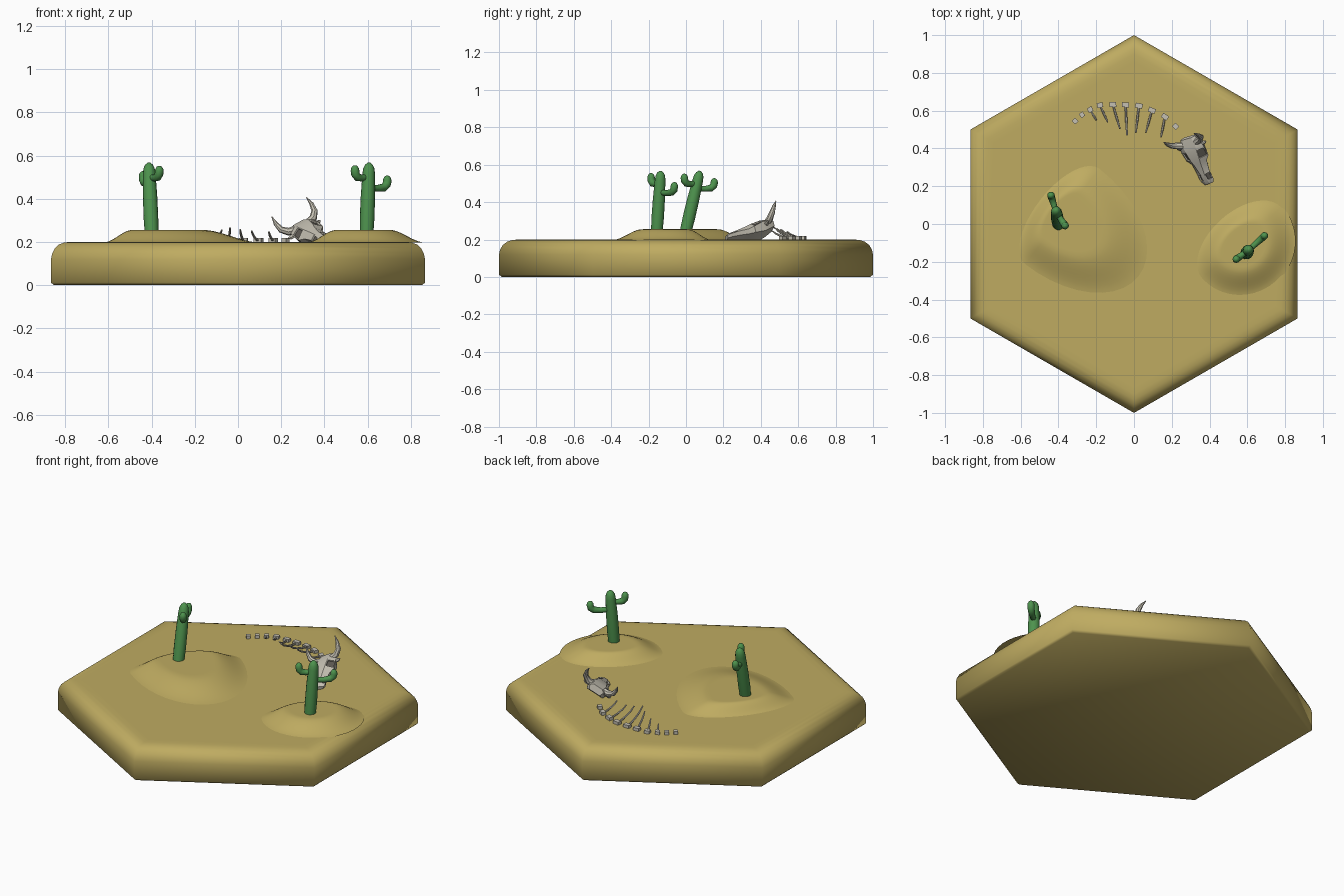
import bpy, bmesh, math
from mathutils import Vector, Matrix

if "Cube" in bpy.data.objects:
    bpy.data.objects.remove(bpy.data.objects["Cube"])


def material(name, rgb):
    m = bpy.data.materials.new(name)
    m.diffuse_color = (*rgb, 1)
    m.use_nodes = True
    m.node_tree.nodes["Principled BSDF"].inputs["Base Color"].default_value = m.diffuse_color
    return m


SAND = material("sand", (0.52, 0.41, 0.12))
GREEN = material("cactus green", (0.075, 0.29, 0.075))
BONE = material("bone", (0.56, 0.53, 0.45))
HOLLOW = material("bone hollow", (0.11, 0.10, 0.085))


def finish(bm, name, mats, angle=40):
    bmesh.ops.recalc_face_normals(bm, faces=bm.faces[:])
    me = bpy.data.meshes.new(name)
    bm.to_mesh(me)
    bm.free()
    for m in mats:
        me.materials.append(m)
    ob = bpy.data.objects.new(name, me)
    bpy.context.collection.objects.link(ob)
    if angle:
        bpy.ops.object.select_all(action='DESELECT')
        ob.select_set(True)
        bpy.context.view_layer.objects.active = ob
        bpy.ops.object.shade_smooth_by_angle(angle=math.radians(angle))
    return ob


def loft(bm, rings):
    """Skin a list of equal-length point rings and cap both ends."""
    vs = [[bm.verts.new(p) for p in r] for r in rings]
    n = len(vs[0])
    for a, b in zip(vs, vs[1:]):
        for i in range(n):
            j = (i + 1) % n
            bm.faces.new((a[i], a[j], b[j], b[i]))
    bm.faces.new(vs[0][::-1])
    bm.faces.new(vs[-1])


def tube(bm, pts, radii, sides=12):
    """Round tube along a path with a radius per point."""
    pts = [Vector(p) for p in pts]
    prev, q, rings = Vector((0, 0, 1)), Matrix.Identity(3).to_quaternion(), []
    for i, p in enumerate(pts):
        t = (pts[min(i + 1, len(pts) - 1)] - pts[max(i - 1, 0)]).normalized()
        q = prev.rotation_difference(t) @ q
        prev = t
        rings.append([p + q @ Vector((radii[i] * math.cos(k * math.tau / sides),
                                      radii[i] * math.sin(k * math.tau / sides), 0))
                      for k in range(sides)])
    loft(bm, rings)


# Hexagonal base with a rounded rim
bm = bmesh.new()
profile = [(.985, 0), (1, .012), (1, .12), (.994, .145), (.98, .17),
           (.957, .188), (.93, .197), (.90, .2), (.86, .2)]
loft(bm, [[(r * math.sin(k * math.pi / 3), r * math.cos(k * math.pi / 3), z)
           for k in range(6)] for r, z in profile])
finish(bm, "desert_base", [SAND], 65)


# Dunes: one steep side, one gentle side, flat crest
def dune(name, cx, cy, angle, half, back, front, rows=14, cols=40):
    bm = bmesh.new()
    ca, sa = math.cos(angle), math.sin(angle)
    rings = []
    for i in range(rows):
        r = 1 - 0.8 * i / (rows - 1)
        f = min(1, (1 - r) / 0.5)
        f = 0.35 * f + 0.65 * f * f * (3 - 2 * f)
        ring = []
        for k in range(cols):
            a = math.tau * k / cols
            s = r * half * math.cos(a)
            t = r * math.sin(a) * (back if math.sin(a) > 0 else front)
            ring.append((cx + s * ca - t * sa, cy + s * sa + t * ca, .198 + .057 * f))
        rings.append(ring)
    loft(bm, rings)
    finish(bm, name, [SAND], 50)


dune("left_dune", -.38, .04, math.radians(52), .33, .15, .53)
dune("right_dune", .57, -.10, math.radians(42), .29, .17, .28)


# Cacti: leaning trunk and two upturned arms
def cactus(name, base, top, arms):
    bm = bmesh.new()
    base, top = Vector(base), Vector(top)
    steps = [(0, .031), (.25, .034), (.55, .033), (.85, .029),
             (.92, .026), (.97, .018), (1, .006)]
    tube(bm, [base.lerp(top, f) for f, _ in steps], [r for _, r in steps], 14)
    up = Vector((0, 0, 1))
    for z, vx, vy, h in arms:
        s = base.lerp(top, (z - base.z) / (top.z - base.z))
        v = Vector((vx, vy, 0))
        path = [s, s + v * .5 - up * .004, s + v * .82, s + v * .97 + up * .014,
                s + v + up * .03, s + v + up * (h - .014),
                s + v + up * (h - .004), s + v + up * h]
        tube(bm, path, [.014, .016, .019, .02, .02, .018, .012, .004], 12)
    finish(bm, name, [GREEN], 60)


cactus("left_cactus", (-.40, -.005, .23), (-.413, .075, .567),
       [(.475, -.03, .098, .053), (.50, .046, -.068, .052)])
cactus("right_cactus", (.595, -.157, .23), (.607, -.135, .567),
       [(.452, .088, .08, .055), (.50, -.063, -.047, .055)])

# Horned skull, built along its own axes: x across, y to the snout, z up
R = Vector((.84, .25, .47)).normalized()
F = Vector((.42, -.88, -.23))
F = (F - R * F.dot(R)).normalized()
U = F.cross(R)
if U.z < 0:
    U = -U
O = Vector((.292, .425, .28))


def skull_point(x, y, z):
    return O + R * x + F * y + U * z


# y, crown half width, side half width, crown height, side height, floor height
sections = [(-.03, .028, .045, .004, -.010, -.035),
            (.015, .035, .066, .014, -.006, -.050),
            (.040, .033, .070, .017, -.008, -.055),
            (.095, .026, .068, .015, -.020, -.050),
            (.120, .020, .046, .011, -.018, -.042),
            (.180, .012, .038, .006, -.012, -.032),
            (.225, .011, .040, .002, -.014, -.030),
            (.245, .010, .030, -.006, -.016, -.027)]
bm = bmesh.new()
loft(bm, [[skull_point(*p) for p in ((-a, y, h), (a, y, h), (b, y, m),
           (b * .75, y, g), (-b * .75, y, g), (-b, y, m))]
          for y, a, b, h, m, g in sections])
bmesh.ops.recalc_face_normals(bm, faces=bm.faces[:])
# Eye sockets and nostrils: sloping upper faces of two segments, sunk in
holes = []
for f in bm.faces:
    c = f.calc_center_median() - O
    y, x = c.dot(F), abs(c.dot(R))
    if c.dot(U) > -.012 and x > .015 and (.06 < y < .075 or .19 < y < .215):
        holes.append(f)
bmesh.ops.inset_individual(bm, faces=holes, thickness=.007)
bmesh.ops.inset_individual(bm, faces=holes, thickness=.001, depth=-.008)
for f in holes:
    f.material_index = 1
finish(bm, "skull", [BONE, HOLLOW], 20)

bm = bmesh.new()
for side in (-1, 1):
    tube(bm, [skull_point(side * x, y, z) for x, y, z in
              ((.035, .005, -.008), (.068, -.005, -.002), (.092, -.022, .018),
               (.098, -.045, .048), (.095, -.07, .076))],
         [.02, .018, .015, .010, .002], 8)
    # Small ear stub below each horn
    tube(bm, [skull_point(side * x, y, z) for x, y, z in
              ((.05, .02, -.02), (.078, .022, -.022), (.088, .018, -.02))],
         [.014, .009, .003], 6)
finish(bm, "horns", [BONE], 40)

# Curved spine of blocks
spine = [(-.312, .545), (-.275, .578), (-.232, .606), (-.18, .629), (-.112, .632),
         (-.045, .631), (.026, .626), (.095, .602), (.164, .568), (.22, .517)]
sizes = [.024, .024, .027, .031, .036, .038, .038, .038, .036, .028]
bm = bmesh.new()
for i, ((x, y), w) in enumerate(zip(spine, sizes)):
    a, b = spine[max(i - 1, 0)], spine[min(i + 1, 9)]
    turn = math.atan2(b[1] - a[1], b[0] - a[0])
    m = (Matrix.Translation((x, y, .207)) @ Matrix.Rotation(turn, 4, 'Z')
         @ Matrix.Diagonal((w, .026, .022, 1)))
    bmesh.ops.create_cube(bm, size=1, matrix=m)
finish(bm, "spine", [BONE], 0)

# Ribs curling up from the spine
tips = [(-.20, .55), (-.14, .54), (-.075, .505), (-.037, .47),
        (.01, .485), (.063, .485), (.143, .46)]
bm = bmesh.new()
for (bx, by), (tx, ty) in zip(spine[2:9], tips):
    b, t = Vector((bx, by, .207)), Vector((tx, ty, .207))
    rise = .36 * (t - b).length
    tube(bm, [b.lerp(t, f) + Vector((0, 0, rise * h)) for f, h in
              ((.05, 0), (.3, .1), (.55, .3), (.8, .6), (1, 1))],
         [.005, .006, .006, .0055, .004], 6)
finish(bm, "ribs", [BONE], 40)
